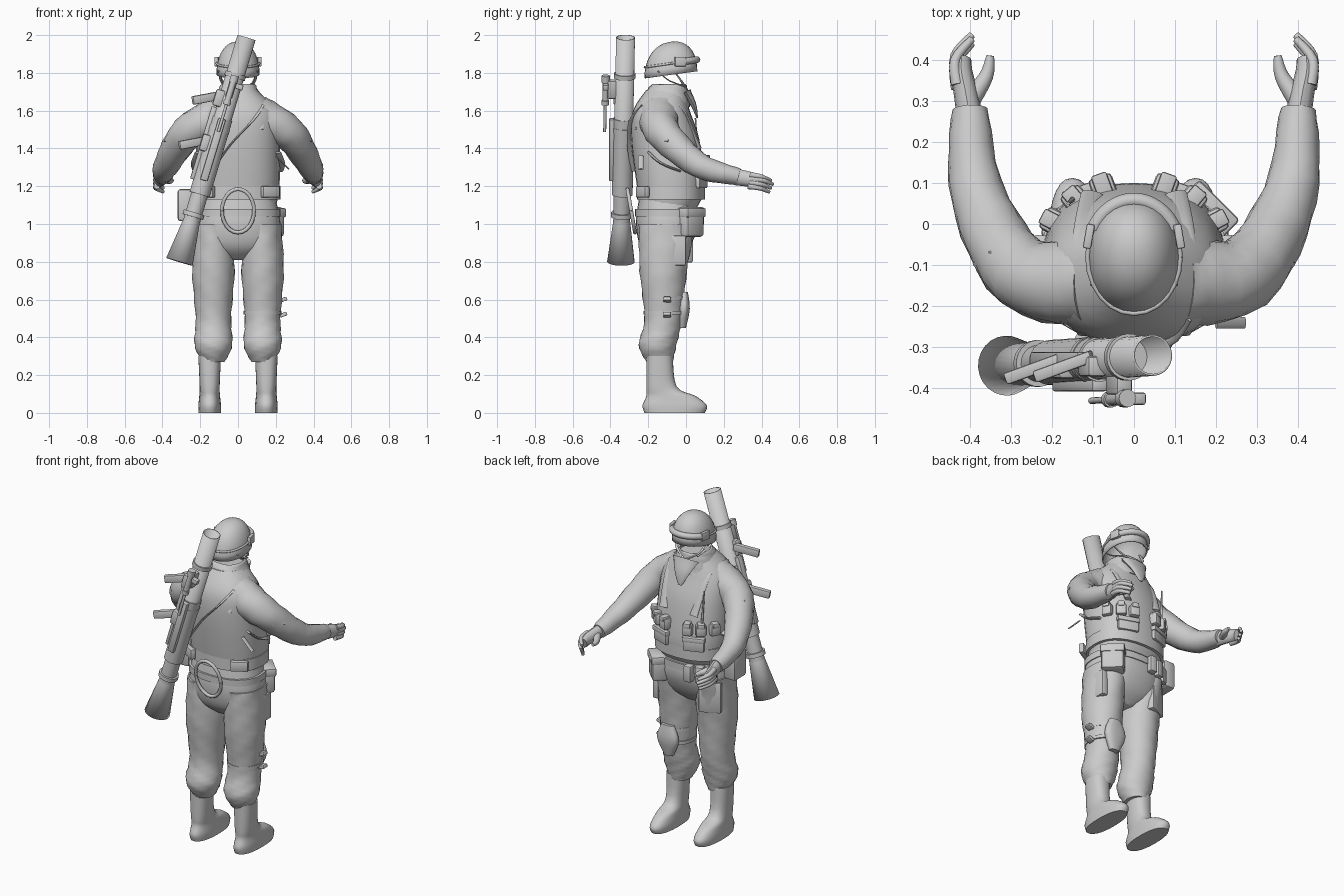
import bpy, bmesh, math
from mathutils import Vector, Matrix

cube = bpy.data.objects.get("Cube")
if cube:
    bpy.data.objects.remove(cube)

shade = (.6, .6, .6, 1)
grey = bpy.data.materials.new("plain_grey")
grey.use_nodes = True
grey.diffuse_color = shade
grey.node_tree.nodes["Principled BSDF"].inputs["Base Color"].default_value = shade


def finish(name, bm, thick=0):
    bmesh.ops.recalc_face_normals(bm, faces=bm.faces)
    mesh = bpy.data.meshes.new(name)
    bm.to_mesh(mesh)
    bm.free()
    mesh.materials.append(grey)
    part = bpy.data.objects.new(name, mesh)
    bpy.context.collection.objects.link(part)
    if thick:
        part.modifiers.new("shell", "SOLIDIFY").thickness = thick
    for other in bpy.context.selected_objects:
        other.select_set(False)
    part.select_set(True)
    bpy.context.view_layer.objects.active = part
    bpy.ops.object.shade_smooth_by_angle(angle=math.radians(40))
    return part


def spline(keys, steps):
    """Smooth run of points passing through the keys."""
    keys = [Vector(key) for key in keys]
    result = []
    for i, (a, b) in enumerate(zip(keys, keys[1:])):
        span = b - a
        leave = (b - keys[max(i - 1, 0)]) / 2 - span
        arrive = (keys[min(i + 2, len(keys) - 1)] - a) / 2 - span
        for t in (step / steps for step in range(steps)):
            result.append(a + span * t + (leave * (1 - t) - arrive * t) * (t * (1 - t)))
    return result + [keys[-1]]


def arc(count, first=0, last=360):
    """Cosine and sine pairs between two angles."""
    angles = [math.radians(first + (last - first) * i / count) for i in range(count + 1)]
    return [(math.cos(a), math.sin(a)) for a in angles]


def skin(name, rings, start_cap=True, end_cap=True, thick=0):
    bm = bmesh.new()
    loops = [[bm.verts.new(point) for point in ring] for ring in rings]
    for low, high in zip(loops, loops[1:]):
        for i in range(len(low)):
            bm.faces.new((low[i - 1], low[i], high[i], high[i - 1]))
    if start_cap:
        bm.faces.new(loops[0])
    if end_cap:
        bm.faces.new(loops[-1])
    return finish(name, bm, thick)


def loft(name, keys, side=1, x=0, steps=4, square=.85, folds=0, tilt=0, **options):
    """Stack of rounded sections; each key is height, depth centre, half width, half depth."""
    rings = []
    for k, (z, y, width, depth) in enumerate(spline(keys, steps)):
        ring = []
        for i, (c, s) in enumerate(arc(28)[:-1]):
            swell = 1 + folds * math.sin(i + k * 2)
            across = width * swell * math.copysign(abs(c) ** square, c)
            back = depth * swell * math.copysign(abs(s) ** square, s)
            ring.append((side * (x + across), y + back, z + tilt * back))
        rings.append(ring)
    return skin(name, rings, **options)


def band(name, z, height, y, width, depth, **options):
    return loft(name, [(z, y, width, depth), (z + height, y, width, depth)], steps=1, **options)


def tube(name, keys, start, end=None, side=1, flat=1, steps=4, sides=12, folds=0, **options):
    """Round or flattened section swept along a path, tapering from start to end."""
    points = [Vector((side * p.x, p.y, p.z)) for p in spline(keys, steps)]
    last = len(points) - 1
    end = start if end is None else end
    rings = []
    for k, point in enumerate(points):
        heading = points[min(k + 1, last)] - points[max(k - 1, 0)]
        turn = heading.to_track_quat("Z", "Y")
        radius = start + (end - start) * k / last
        rings.append([point + turn @ Vector((c, flat * s, 0)) * radius * (1 + folds * math.sin(i + k * 2))
                      for i, (c, s) in enumerate(arc(sides)[:-1])])
    return skin(name, rings, **options)


def box(name, at, size, spin=0, lean=0):
    """Soft-edged block, leaned about y and then spun about z."""
    bm = bmesh.new()
    bmesh.ops.create_cube(bm, size=1)
    bmesh.ops.scale(bm, vec=size, verts=bm.verts)
    bmesh.ops.bevel(bm, geom=bm.edges[:], offset=min(size) / 5, segments=2, affect="EDGES", profile=.5)
    turn = Matrix.Rotation(math.radians(spin), 4, "Z") @ Matrix.Rotation(math.radians(lean), 4, "Y")
    bmesh.ops.transform(bm, matrix=Matrix.Translation(at) @ turn, verts=bm.verts)
    return finish(name, bm)


# Torso in its armour vest, with a scarf at the neck
loft("vest", [(1.09, -.09, .2, .15), (1.2, -.08, .22, .18), (1.45, -.11, .22, .18),
              (1.6, -.13, .2, .15), (1.71, -.11, .1, .1)])
band("vest_hem", 1.13, .07, -.08, .226, .18)
loft("scarf", [(1.62, -.1, .14, .12), (1.7, -.1, .11, .11), (1.74, -.09, .09, .09)],
     folds=.03, end_cap=False, thick=.01)
tube("scarf_point", [(0, 0, 1.7), (0, .04, 1.63), (0, .06, 1.56)], start=.09, end=.01, flat=.3)

# Pelvis and belt
loft("trouser_seat", [(1.13, -.1, .2, .15), (1, -.1, .225, .165), (.88, -.11, .2, .13), (.81, -.11, .06, .06)])
band("belt", 1.04, .04, -.1, .226, .17)

for side, label in ((1, "left"), (-1, "right")):
    # Trouser legs and boots
    loft(label + "_leg", [(1, -.1, .1, .15), (.75, -.12, .112, .125), (.5, -.12, .094, .1),
                          (.36, -.15, .1, .1), (.27, -.14, .06, .07)],
         side, x=.13, square=1, steps=6, folds=.025)
    loft(label + "_boot", [(0, -.06, .06, .16), (.04, -.06, .06, .17), (.09, -.08, .055, .13),
                           (.14, -.13, .053, .08), (.3, -.14, .06, .07)], side, x=.15)

    # Sleeves reaching forward
    tube(label + "_sleeve", [(.1, -.14, 1.57), (.27, -.12, 1.48), (.38, .07, 1.31), (.4, .28, 1.25)],
         start=.115, end=.043, side=side, steps=6, sides=16, folds=.03)
    box(label + "_arm_patch", (side * .345, -.11, 1.47), (.02, .08, .09), spin=side * -35, lean=side * -35)

    # Hands with curled fingers
    tube(label + "_palm", [(.4, .26, 1.25), (.41, .32, 1.24), (.42, .37, 1.23), (.42, .4, 1.22)],
         start=.032, end=.024, side=side, flat=1.4)
    for i, finger in enumerate(("index", "middle", "ring", "little")):
        drop = Vector((0, -.01 * abs(i - 1), -.02 * i))
        path = [Vector(p) + drop for p in ((.43, .35, 1.26), (.435, .41, 1.25), (.395, .46, 1.23))]
        tube(f"{label}_{finger}_finger", path, start=.016, end=.009, side=side)
    tube(label + "_thumb", [(.4, .3, 1.24), (.36, .36, 1.23), (.35, .41, 1.23)],
         start=.026, end=.009, side=side)

    # Vest and helmet straps
    tube(label + "_shoulder_strap", [(.11, -.26, 1.5), (.12, -.2, 1.64), (.12, -.04, 1.63), (.1, .07, 1.4)],
         start=.03, side=side, flat=.4)
    tube(label + "_chin_strap", [(.1, -.07, 1.82), (.08, -.02, 1.75), (0, .01, 1.7)],
         start=.008, side=side, flat=.5)
    tube(label + "_nape_strap", [(.1, -.15, 1.81), (.09, -.09, 1.76), (.07, -.01, 1.73)],
         start=.007, side=side, flat=.5)
    tube(label + "_side_strap", [(.21, -.2, 1.38), (.23, -.13, 1.32), (.22, -.03, 1.28)],
         start=.02, side=side, flat=.3)
    box(label + "_side_buckle", (side * .17, -.23, 1.17), (.1, .03, .06), spin=side * 30)

    # Ammunition pouches curved around the chest, belly pockets below
    for number, angle in enumerate((28, 50, 70)):
        a = math.radians(angle)
        x, y = side * .22 * math.cos(a), .18 * math.sin(a) - .08
        spin = side * (angle - 90)
        box(f"{label}_chest_pouch_{number}", (x, y, 1.32), (.06, .06, .07), spin)
        box(f"{label}_chest_flap_{number}", (x, y, 1.35), (.04, .07, .03), spin)
    box(label + "_belly_pocket", (side * .11, .08, 1.23), (.12, .03, .08), spin=side * -20)
    box(label + "_belly_flap", (side * .11, .08, 1.26), (.13, .04, .03), spin=side * -20)

# Loose ends on the vest
tube("antenna", [(-.15, .06, 1.35), (-.16, .05, 1.56)], start=.007, end=.004)
tube("strap_tail", [(.2, -.24, 1.36), (.27, -.24, 1.29)], start=.014, flat=.3)

# Hip and thigh pouches
box("hip_pouch", (.17, .02, 1.01), (.13, .1, .16), spin=-45)
box("hip_pouch_flap", (.17, .02, 1.06), (.14, .11, .05), spin=-45)
box("canteen_pouch", (-.28, -.08, 1.1), (.08, .12, .17))
for number, (x, y) in enumerate(((-.07, .07), (-.13, .05), (-.19, .01))):
    box(f"belt_pouch_{number}", (x, y, 1.04), (.05, .05, .1), spin=15 * number)
box("right_thigh_pocket", (-.16, -.01, .89), (.13, .05, .19), spin=25)
box("left_thigh_pocket", (.21, -.07, .86), (.04, .14, .16))

# Knee pad with its straps
loft("knee_pad", [(.45, -.02, .03, .02), (.55, -.01, .07, .03), (.64, -.01, .04, .02)], x=.13)
for place, z in (("lower", .52), ("upper", .6)):
    band(place + "_knee_strap", z, .02, -.114, .1, .11, x=.13, square=1)
    box(place + "_knee_strap_tail", (.24, -.1, z), (.04, .04, .02), lean=-20)

# Open helmet shell, tilted up at the brow, with goggles parked on it
loft("helmet", [(1.79 + .175 * s ** .9, -.08, .114 * c ** .9, .14 * c ** .9) for c, s in arc(9, last=86)],
     steps=1, tilt=.13, square=.95, start_cap=False, thick=.008)
brow = [(.113 * c, .138 * s - .08, 1.85 + .02 * s) for c, s in arc(24)]
tube("goggle_band", brow, start=.006, steps=1)
tube("goggles", brow[2:11], start=.018, steps=2)
for side, label in ((1, "left"), (-1, "right")):
    box(label + "_goggle_buckle", (side * .11, -.03, 1.86), (.02, .06, .05), spin=side * 10)

# Launcher slung across the back
muzzle, tail = Vector((.045, -.32, 1.987)), Vector((-.31, -.345, .8))
lean = math.degrees((muzzle - tail).angle(Vector((0, 0, 1))))


def along(amount, x=0, y=0):
    return muzzle.lerp(tail, amount) + Vector((x, y, 0))


def launcher_tube(name, first, last, start, end=None, **options):
    return tube(name, [along(first), along(last)], start, end, steps=1, sides=24, **options)


launcher_tube("launcher_barrel", 0, .7, start=.05, start_cap=False, thick=.005)
launcher_tube("launcher_jacket", .36, .7, start=.055)
launcher_tube("launcher_throat", .7, .84, start=.045)
launcher_tube("launcher_nozzle", .82, 1, start=.045, end=.073, end_cap=False, thick=.008)
for place, amount in (("front", .16), ("middle", .4), ("rear", .78)):
    launcher_tube(place + "_barrel_band", amount, amount + .02, start=.057)
box("back_rail", along(.5, y=-.06), (.04, .03, .34), lean=lean)
box("side_rail", along(.47, x=-.06), (.03, .04, .4), lean=lean)
for place, amount in (("front", .27), ("rear", .47)):
    box(place + "_grip", along(amount, x=-.12, y=-.02), (.15, .03, .045), spin=20, lean=-10)
    box(place + "_grip_base", along(amount, x=-.05, y=-.02), (.05, .05, .09), lean=lean)

# Sight on the launcher
box("sight_mount", along(.23, y=-.06), (.04, .06, .1), lean=lean)
box("sight_knob", along(.22, x=.04, y=-.1), (.04, .03, .03), lean=lean)
for name, first, last, radius in (("sight_scope", .2, .28, .016), ("sight_eyepiece", .17, .2, .022),
                                  ("sight_lens", .28, .3, .02), ("sight_arm", .3, .42, .008)):
    tube(name, [along(first, y=-.1), along(last, y=-.1)], start=radius, steps=1)

# Sling over the shoulder and hanging loop of cord
tube("sling", [(-.14, -.28, 1.28), (-.04, -.3, 1.42), (.08, -.29, 1.55), (.13, -.23, 1.63)],
     start=.012, flat=.4)
tube("hanging_loop", [(.085 * c, -.29 - .02 * s, 1.07 + .115 * s) for c, s in arc(24)], start=.01, steps=1)
